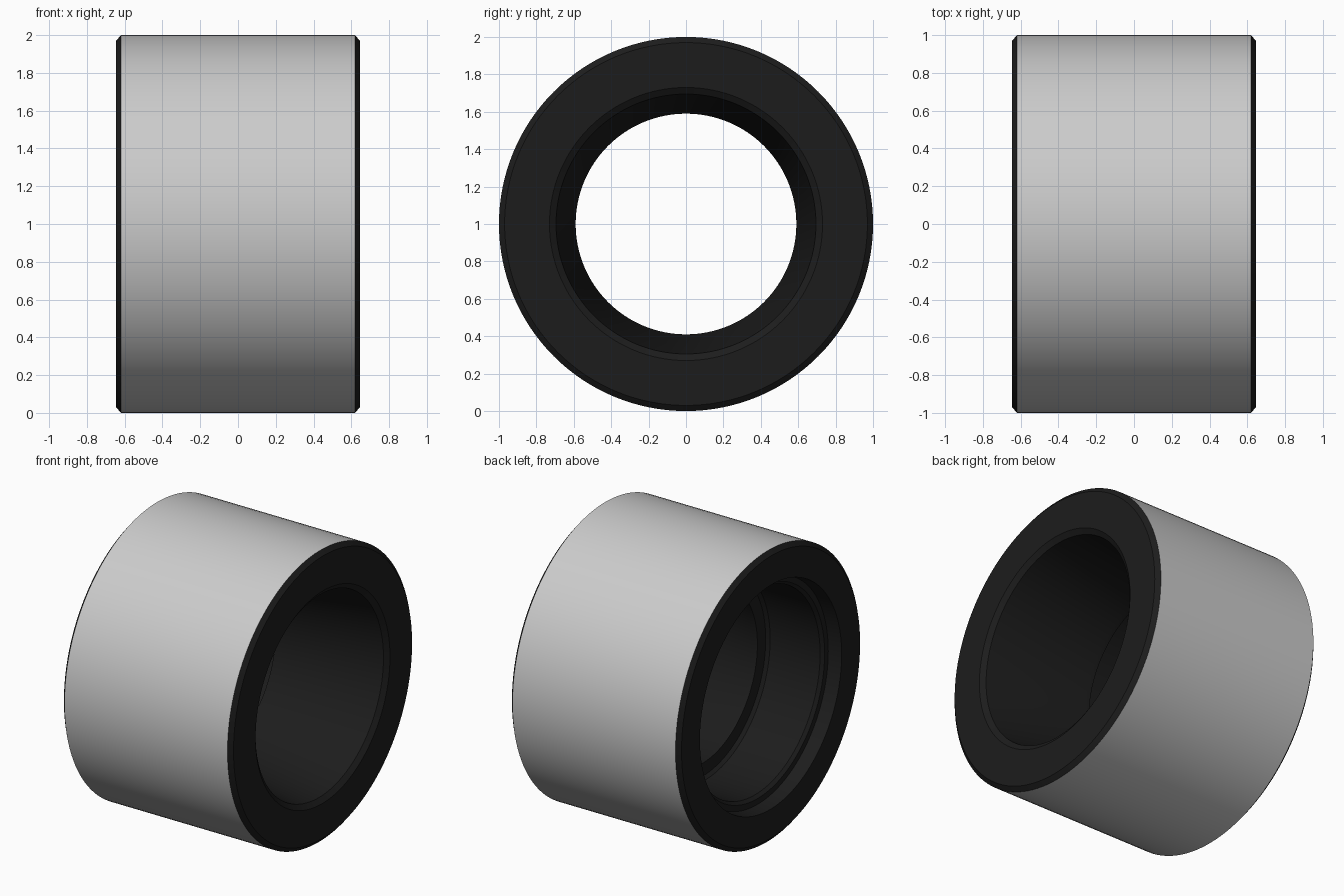
import bpy, math

if "Cube" in bpy.data.objects:
    bpy.data.objects.remove(bpy.data.objects["Cube"])

SEGMENTS = 128


def material(name, color):
    m = bpy.data.materials.new(name)
    m.diffuse_color = color
    m.use_nodes = True
    m.node_tree.nodes["Principled BSDF"].inputs["Base Color"].default_value = m.diffuse_color
    return m


def revolve(name, profile, closed, mat=None):
    """Spin (x, radius) points around the x axis at height z = 1."""
    n = len(profile)
    verts, faces = [], []
    for s in range(SEGMENTS):
        a = 2 * math.pi * s / SEGMENTS
        verts += [(x, r * math.sin(a), 1 + r * math.cos(a)) for x, r in profile]
    for s in range(SEGMENTS):
        b, c = s * n, (s + 1) % SEGMENTS * n
        for i in range(n if closed else n - 1):
            j = (i + 1) % n
            faces.append((b + i, c + i, c + j, b + j))
    mesh = bpy.data.meshes.new(name)
    mesh.from_pydata(verts, [], faces)
    # profile runs left to right along the outside, so flip to face outward
    mesh.flip_normals()
    obj = bpy.data.objects.new(name, mesh)
    bpy.context.collection.objects.link(obj)
    if mat:
        mesh.materials.append(mat)
    bpy.ops.object.select_all(action='DESELECT')
    obj.select_set(True)
    bpy.context.view_layer.objects.active = obj
    bpy.ops.object.mode_set(mode='EDIT')
    bpy.ops.mesh.select_all(action='SELECT')
    if closed:
        bpy.ops.mesh.normals_make_consistent(inside=False)
    bpy.ops.object.mode_set(mode='OBJECT')
    bpy.ops.object.shade_smooth_by_angle(angle=math.radians(25))
    # open band: make sure it points away from the axis
    p = mesh.polygons[0]
    if not closed and p.normal.z * (p.center.z - 1) < 0:
        mesh.flip_normals()
    return obj


black = material("black", (0.012, 0.012, 0.012, 1))

# Grey outer band
revolve("outer_band", [(-0.62, 1.0), (0.62, 1.0)], closed=False)

# Black body: chamfered end faces, tapered bore, inner shoulder, counterbore
body = [
    (0.62, 1.0), (0.645, 0.97),
    (0.645, 0.73), (0.62, 0.695),
    (-0.10, 0.59), (-0.13, 0.59),
    (-0.13, 0.68), (-0.15, 0.70),
    (-0.53, 0.70), (-0.55, 0.72),
    (-0.55, 0.76), (-0.645, 0.77),
    (-0.645, 0.97), (-0.62, 1.0),
]
revolve("ring_body", body, closed=False, mat=black)
ring = bpy.data.objects["ring_body"]
# right-hand end must face away from the centre
face = max(ring.data.polygons, key=lambda p: p.center.x)
if face.normal.x < 0:
    ring.data.flip_normals()
